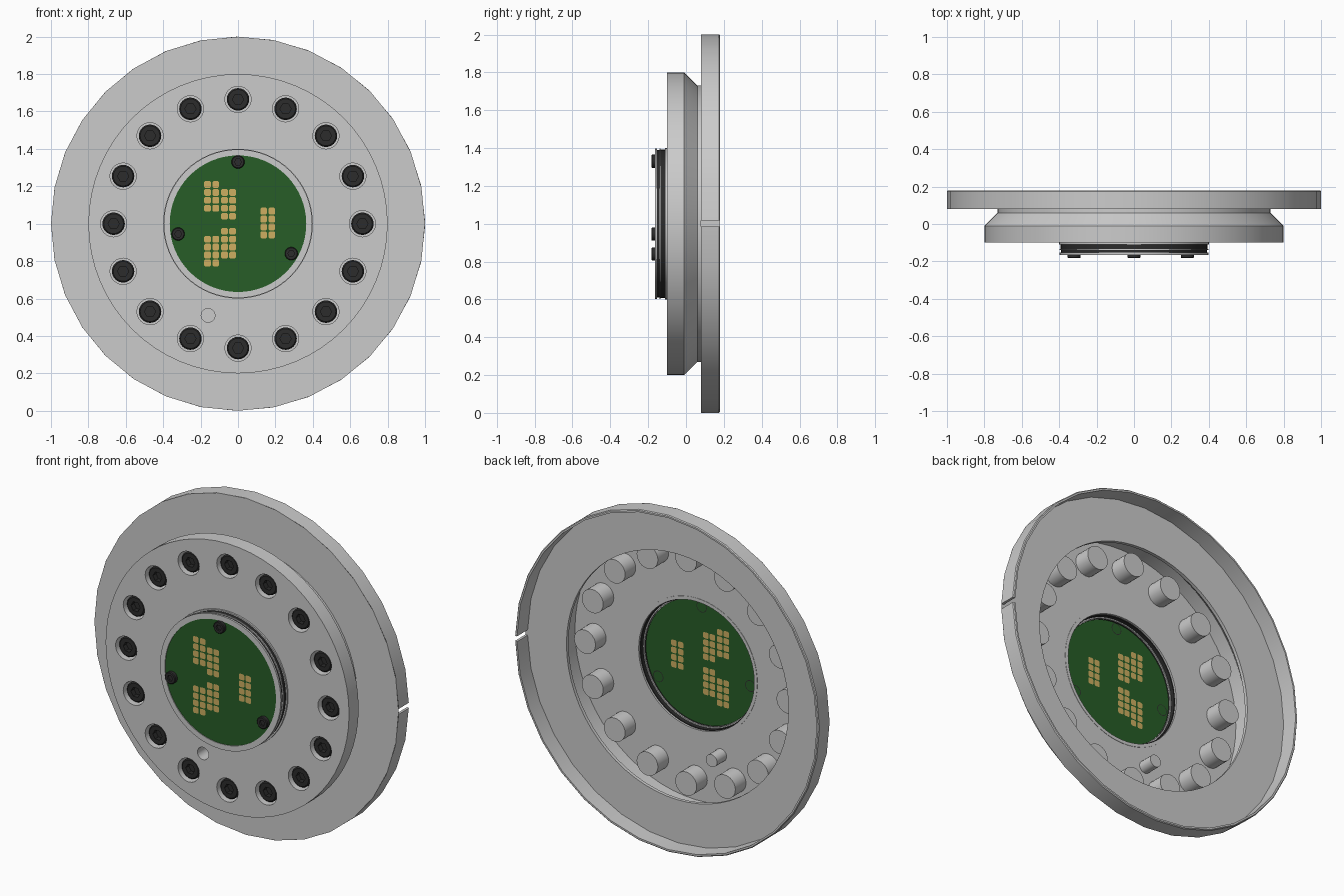
import bpy, bmesh, math

if "Cube" in bpy.data.objects:
    bpy.data.objects.remove(bpy.data.objects["Cube"])

def material(name, col):
    m = bpy.data.materials.new(name)
    m.diffuse_color = col
    m.use_nodes = True
    m.node_tree.nodes["Principled BSDF"].inputs["Base Color"].default_value = m.diffuse_color
    return m

BLACK = material("black", (0.025, 0.025, 0.025, 1))
GREEN = material("green", (0.02, 0.11, 0.02, 1))
GOLD = material("gold", (0.62, 0.43, 0.12, 1))

def lathe(bm, profile, n, cx=0, cz=1, gap=0):
    """Revolve (radius, y) points about the y axis; gap leaves an open slit at +x."""
    count = n + 1 if gap else n
    rows = []
    for i in range(count):
        a = gap + (2 * math.pi - 2 * gap) * i / n
        rows.append([bm.verts.new((cx + r * math.cos(a), y, cz + r * math.sin(a)))
                     for r, y in profile])
    for i in range(n):
        p, q = rows[i], rows[(i + 1) % count]
        for j in range(len(profile) - 1):
            bm.faces.new((p[j], p[j + 1], q[j + 1], q[j]))
    return rows

def plate(bm, circles, y):
    """Flat sheet at y: first circle is the outline, the others are holes (cx, cz, r, n)."""
    edges = []
    for cx, cz, r, n in circles:
        vs = [bm.verts.new((cx + r * math.cos(2 * math.pi * k / n), y,
                            cz + r * math.sin(2 * math.pi * k / n))) for k in range(n)]
        edges += [bm.edges.new((vs[k], vs[(k + 1) % n])) for k in range(n)]
    bmesh.ops.triangle_fill(bm, edges=edges, use_beauty=True, normal=(0, -1, 0))

def finish(bm, name, mat=None):
    bmesh.ops.remove_doubles(bm, verts=bm.verts, dist=1e-5)
    bmesh.ops.recalc_face_normals(bm, faces=bm.faces)
    me = bpy.data.meshes.new(name)
    bm.to_mesh(me)
    bm.free()
    ob = bpy.data.objects.new(name, me)
    bpy.context.collection.objects.link(ob)
    if mat:
        me.materials.append(mat)
    bpy.ops.object.select_all(action='DESELECT')
    ob.select_set(True)
    bpy.context.view_layer.objects.active = ob
    bpy.ops.object.shade_smooth_by_angle(angle=math.radians(30))
    return ob

def ring(name, outer, inner, y0, y1, mat=None):
    bm = bmesh.new()
    lathe(bm, [(outer, y0), (outer, y1), (inner, y1), (inner, y0), (outer, y0)], 64)
    return finish(bm, name, mat)

def screw(bm, cx, cz, r, socket, front, back, depth):
    """Cap screw head with a hexagonal socket."""
    c = r * 0.12
    lathe(bm, [(r, back), (r, front + c), (r - c, front)], 24, cx, cz)
    plate(bm, [(cx, cz, r - c, 24), (cx, cz, socket, 6)], front)
    lathe(bm, [(socket, front), (socket, front + depth), (0, front + depth)], 6, cx, cz)

bolts = [(0.665 * math.cos(k * math.pi / 8), 1 + 0.665 * math.sin(k * math.pi / 8))
         for k in range(16)]
pin = (-0.16, 0.51)

# hub shell: front plate, side wall, tapered neck, bolt wells, pin well
bm = bmesh.new()
plate(bm, [(0, 1, 0.8, 64), (0, 1, 0.4, 64), (*pin, 0.037, 20)]
      + [(x, z, 0.07, 24) for x, z in bolts], -0.1)
lathe(bm, [(0.8, -0.1), (0.8, -0.01), (0.73, 0.06), (0.73, 0.08)], 64)
for x, z in bolts:
    lathe(bm, [(0.07, -0.1), (0.07, 0.0), (0, 0.0)], 24, x, z)
lathe(bm, [(0.037, -0.1), (0.037, -0.01), (0, -0.01)], 20, *pin)
finish(bm, "hub_shell")

# flange face and its thin split rim
bm = bmesh.new()
plate(bm, [(0, 1, 1.0, 32), (0, 1, 0.73, 64)], 0.08)
finish(bm, "flange_face")
bm = bmesh.new()
rows = lathe(bm, [(1, 0.08), (1, 0.175), (0.995, 0.18), (0.985, 0.18), (0.985, 0.08)],
             32, gap=0.016)
for row in (rows[0], rows[-1]):
    bm.faces.new(row)
finish(bm, "flange_rim")

# bolts in the wells
bm = bmesh.new()
for x, z in bolts:
    screw(bm, x, z, 0.06, 0.03, -0.085, 0.0, 0.03)
finish(bm, "flange_bolts", BLACK)

# stacked centre rings
ring("front_ring", 0.397, 0.365, -0.165, -0.153)
ring("outer_seal", 0.390, 0.370, -0.153, -0.140, BLACK)
ring("spacer_ring", 0.397, 0.368, -0.140, -0.134)
ring("inner_seal", 0.392, 0.375, -0.134, -0.110, BLACK)
ring("base_ring", 0.400, 0.380, -0.110, -0.098)

# circuit board
bm = bmesh.new()
lathe(bm, [(0, -0.161), (0.366, -0.161), (0.366, -0.147), (0, -0.147)], 64)
finish(bm, "circuit_board", GREEN)

# board screws, with their outlines on the back
bm = bmesh.new()
for x, z in ((0, 1.33), (-0.32, 0.945), (0.285, 0.84)):
    screw(bm, x, z, 0.035, 0.018, -0.183, -0.16, 0.012)
    lathe(bm, [(0.034, -0.1465), (0.030, -0.1465)], 24, x, z)
finish(bm, "board_screws", BLACK)

# contact pads: two mirrored stepped groups and one plain group
pads = []
for s in (1, -1):
    for c, x in enumerate((-0.163, -0.119, -0.072, -0.029)):
        for k in range(4):
            row = k + (1 if c < 2 else 0)
            pads.append((x, 1 + s * (0.04 + 0.0425 * row)))
pads += [(x, 0.94 + 0.0425 * k) for x in (0.137, 0.181) for k in range(4)]
bm = bmesh.new()
h, c = 0.018, 0.006
outline = [(h - c, -h), (h, -h + c), (h, h - c), (h - c, h),
           (-h + c, h), (-h, h - c), (-h, -h + c), (-h + c, -h)]
for x, z in pads:
    for y in (-0.1625, -0.1455):
        bm.faces.new([bm.verts.new((x + u, y, z + v)) for u, v in outline])
finish(bm, "contact_pads", GOLD)
